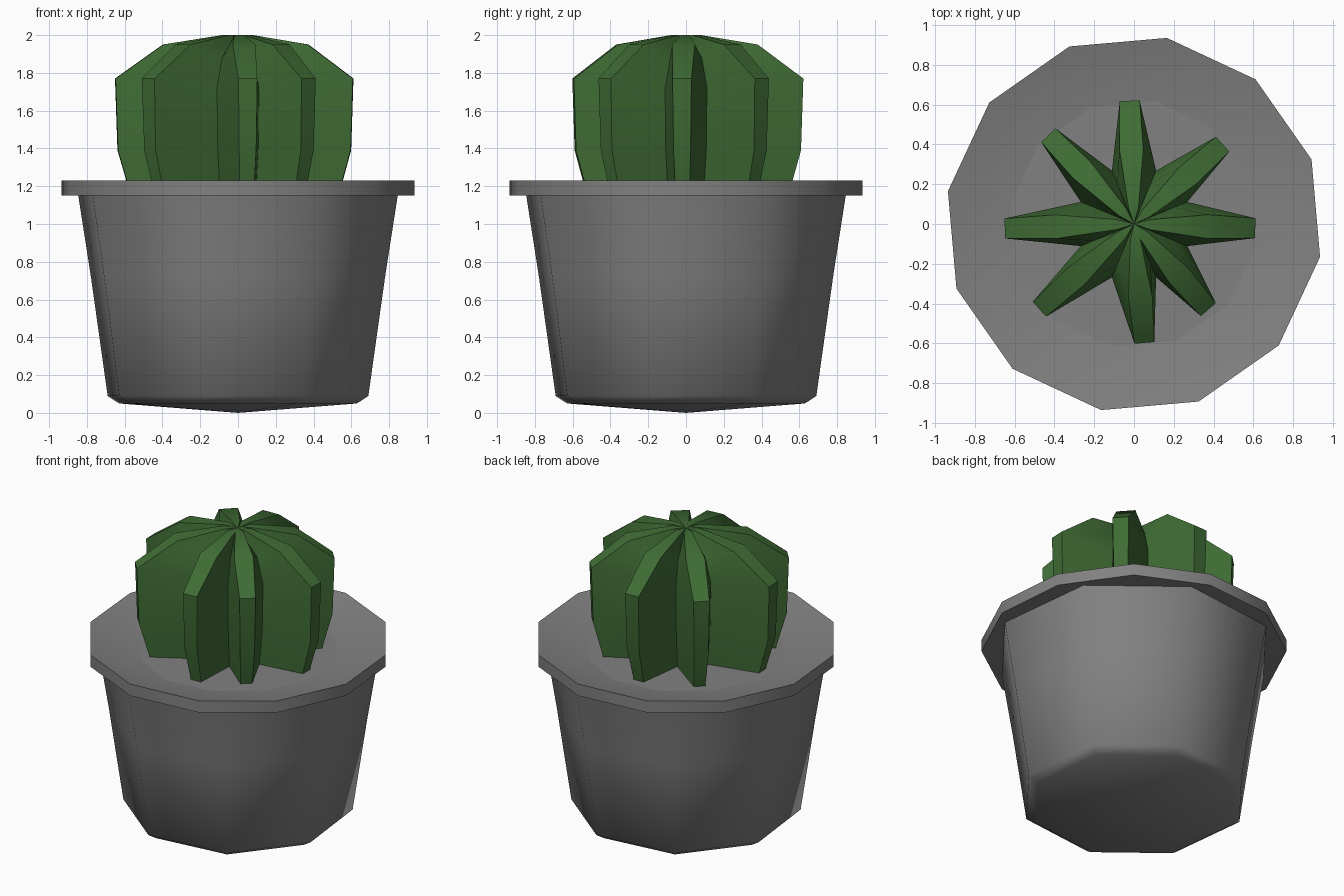
import bpy, bmesh, math
from math import sin, cos, radians

if "Cube" in bpy.data.objects:
    bpy.data.objects.remove(bpy.data.objects["Cube"])


def material(name, rgb):
    m = bpy.data.materials.new(name)
    m.diffuse_color = (*rgb, 1)
    m.use_nodes = True
    m.node_tree.nodes["Principled BSDF"].inputs["Base Color"].default_value = m.diffuse_color
    return m


grey = material("pot_grey", (0.22, 0.22, 0.22))
green = material("cactus_green", (0.05, 0.15, 0.035))


def loft(name, rings, mat, bottom=None, top=None, smooth=35):
    """Skin a stack of equal-count rings; ends close on a centre point."""
    bm = bmesh.new()
    vs = [[bm.verts.new(p) for p in r] for r in rings]
    n = len(rings[0])
    for a, b in zip(vs, vs[1:]):
        for i in range(n):
            j = (i + 1) % n
            bm.faces.new((a[i], a[j], b[j], b[i]))
    for ring, z in ((vs[0], bottom), (vs[-1], top)):
        c = bm.verts.new((0, 0, z))
        for i in range(n):
            bm.faces.new((ring[i], ring[(i + 1) % n], c))
    bmesh.ops.recalc_face_normals(bm, faces=bm.faces)
    me = bpy.data.meshes.new(name)
    bm.to_mesh(me)
    bm.free()
    me.materials.append(mat)
    ob = bpy.data.objects.new(name, me)
    bpy.context.collection.objects.link(ob)
    bpy.ops.object.select_all(action='DESELECT')
    ob.select_set(True)
    bpy.context.view_layer.objects.active = ob
    bpy.ops.object.shade_smooth_by_angle(angle=radians(smooth))
    return ob


def ngon(r, z, n, start):
    return [(r * cos(radians(start + 360 * i / n)),
             r * sin(radians(start + 360 * i / n)), z) for i in range(n)]


# Tapered eight-sided pot with a shallow pointed base
loft("pot_body", [ngon(r, z, 8, 29) for r, z in
                  ((0.655, 0.05), (0.718, 0.09), (0.81, 0.72), (0.88, 1.152))],
     grey, 0.0, 1.15, 50)

# Twelve-sided rim sloping inward to the soil
loft("pot_rim", [ngon(r, z, 12, 20) for r, z in
                 ((0.84, 1.15), (0.95, 1.15), (0.95, 1.23), (0.62, 1.15))],
     grey, 1.15, 1.15, 40)

# Eight wedge ribs, slightly irregular: (angle, outer radius)
ribs = [(-2, 0.61), (42, 0.60), (92, 0.62), (134, 0.62),
        (182, 0.65), (222, 0.64), (275, 0.60), (311, 0.57)]
# Levels: height, rib reach factor, rib half width, valley radius, valley height
levels = [(1.10, 0.85, 0.035, 0.24, 1.10), (1.39, 0.98, 0.045, 0.28, 1.39),
          (1.77, 1.00, 0.05, 0.29, 1.72), (1.95, 0.61, 0.06, 0.22, 1.88),
          (2.00, 0.13, 0.025, 0.07, 1.95)]
rings = []
for z, f, w, vr, vz in levels:
    ring = []
    for i, (a, r) in enumerate(ribs):
        t = radians(a)
        for s in (-w, w):
            ring.append((f * r * cos(t) - s * sin(t),
                         f * r * sin(t) + s * cos(t), z))
        v = radians(22.5 + 45 * i)
        ring.append((vr * cos(v), vr * sin(v), vz))
    rings.append(ring)
loft("cactus", rings, green, 1.10, 1.99, 35)
